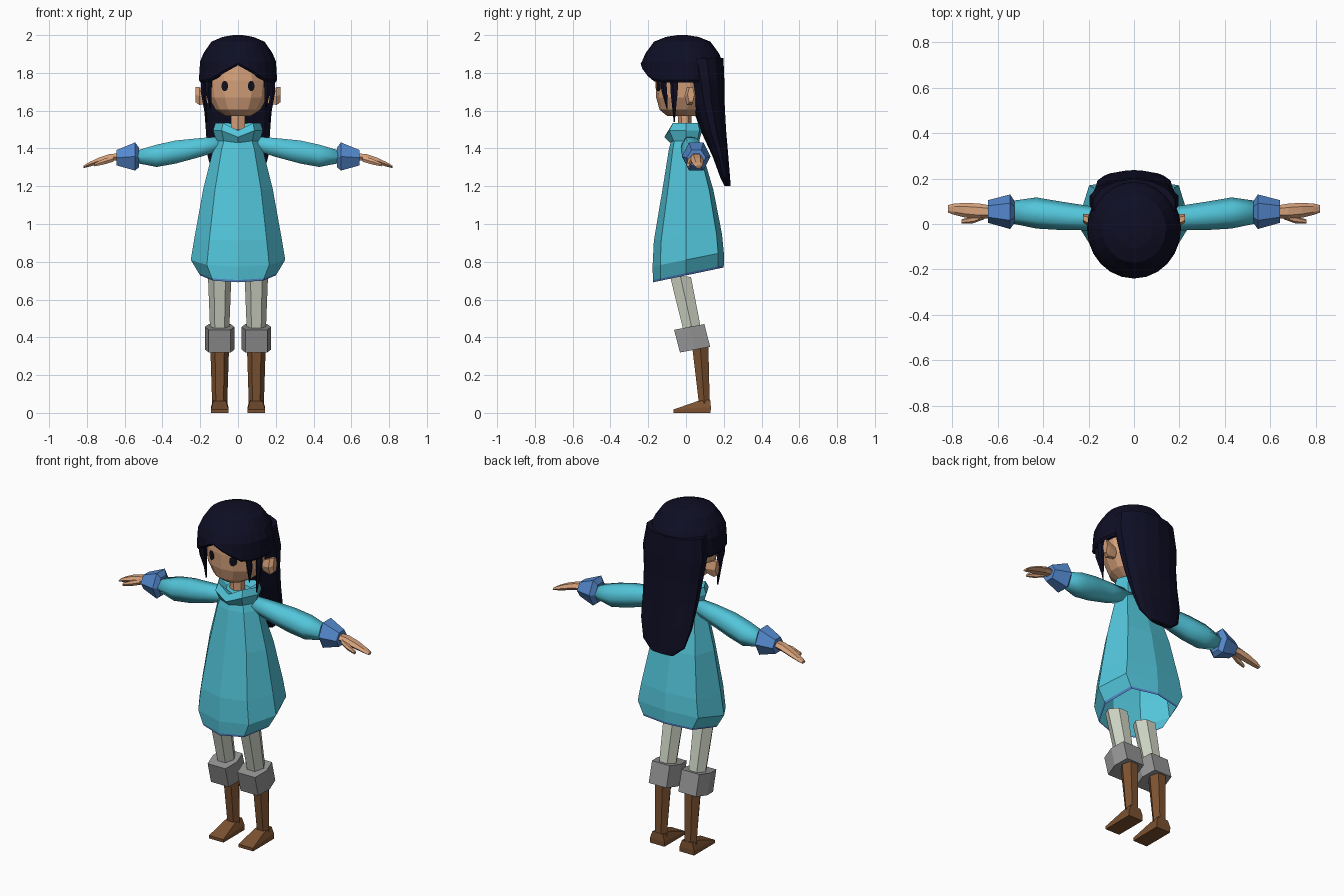
import bpy, bmesh, math
from mathutils import Vector
from mathutils.bvhtree import BVHTree

if "Cube" in bpy.data.objects:
    bpy.data.objects.remove(bpy.data.objects["Cube"])


def material(name, r, g, b):
    m = bpy.data.materials.new(name)
    m.diffuse_color = (r, g, b, 1)
    m.use_nodes = True
    m.node_tree.nodes["Principled BSDF"].inputs["Base Color"].default_value = m.diffuse_color
    return m


HAIR = material("dark navy hair", 0.0045, 0.0045, 0.018)
SKIN = material("skin", 0.68, 0.36, 0.2)
DRESS = material("turquoise cloth", 0.085, 0.56, 0.7)
TRIM = material("blue trim", 0.09, 0.25, 0.62)
LEGGING = material("pale legging", 0.62, 0.66, 0.55)
KNEE = material("grey fur", 0.3, 0.3, 0.3)
BOOT = material("brown leather", 0.2, 0.083, 0.03)
EYE = material("black eye", 0.006, 0.006, 0.012)


def loft(name, rings, mat, cap_start=True, cap_end=True, last_mat=None, smooth=False):
    """Skin a list of equal-length point rings into one mesh."""
    bm = bmesh.new()
    rows = [[bm.verts.new(p) for p in r] for r in rings]
    n = len(rows[0])
    for k, (a, b) in enumerate(zip(rows, rows[1:])):
        for i in range(n):
            f = bm.faces.new((a[i], a[(i + 1) % n], b[(i + 1) % n], b[i]))
            if last_mat and k == len(rows) - 2:
                f.material_index = 1
    if cap_start:
        bm.faces.new(rows[0])
    if cap_end:
        bm.faces.new(rows[-1])
    bmesh.ops.recalc_face_normals(bm, faces=bm.faces)
    for f in bm.faces:
        f.smooth = smooth
    me = bpy.data.meshes.new(name)
    bm.to_mesh(me)
    bm.free()
    me.materials.append(mat)
    if last_mat:
        me.materials.append(last_mat)
    ob = bpy.data.objects.new(name, me)
    bpy.context.collection.objects.link(ob)
    return ob


def oval_z(cx, z, rx, y0, y1, n=12, tilt=0.0, turn=0.0):
    """Horizontal oval spanning y0..y1, tilted along y."""
    cy, ry = (y0 + y1) / 2, (y1 - y0) / 2
    out = []
    for i in range(n):
        a = 2 * math.pi * i / n + turn
        dy = -ry * math.cos(a)
        out.append((cx + rx * math.sin(a), cy + dy, z + tilt * dy))
    return out


def oval_x(s, x, y0, y1, z0, z1, n=6):
    """Oval across the x axis, on side s."""
    return [(s * x, (y0 + y1) / 2 + (y1 - y0) / 2 * math.cos(2 * math.pi * i / n),
             (z0 + z1) / 2 + (z1 - z0) / 2 * math.sin(2 * math.pi * i / n) / math.sin(math.pi / 3 if n == 6 else math.pi / 2))
            for i in range(n)]


def box_z(cx, z0, z1, hx, y0, y1):
    """Rectangle whose front edge is at z0 and back edge at z1."""
    return [(cx - hx, y0, z0), (cx + hx, y0, z0), (cx + hx, y1, z1), (cx - hx, y1, z1)]


def torso(z, w, yf, yb, tilt=0.0, dip=0.0):
    """Eight-sided garment section with soft corners."""
    half = [(0, yf), (0.66 * w, 0.77 * yf), (w, 0.0), (0.79 * w, 0.85 * yb), (0, yb)]
    pts = half + [(-x, y) for x, y in half[3:0:-1]]
    return [(x, y, z + tilt * y - (dip if i == 0 else 0)) for i, (x, y) in enumerate(pts)]


# Dress with a thin hem band
loft("dress", [torso(1.47, 0.10, -0.07, 0.05), torso(1.40, 0.13, -0.09, 0.08),
               torso(1.18, 0.185, -0.125, 0.145), torso(0.93, 0.23, -0.17, 0.19, 0.1),
               torso(0.81, 0.25, -0.177, 0.2, 0.2), torso(0.74, 0.208, -0.175, 0.2, 0.21),
               torso(0.728, 0.2, -0.174, 0.199, 0.21)],
     DRESS, cap_end=False, last_mat=TRIM)

# Folded collar
loft("collar", [torso(1.44, 0.115, -0.085, 0.07, 0, 0.01), torso(1.495, 0.132, -0.115, 0.085, 0, 0.035),
                torso(1.535, 0.12, -0.09, 0.075, 0, 0.04), torso(1.50, 0.07, -0.06, 0.05, 0, 0.01)], DRESS)

# Neck and head
loft("neck", [oval_z(0, 1.46, 0.045, -0.04, 0.03, 6), oval_z(0, 1.61, 0.04, -0.045, 0.03, 6)], SKIN)
head = loft("head", [oval_z(0, z, rx, a, b, 14) for z, rx, a, b in (
    (1.572, 0.07, -0.10, 0.06), (1.605, 0.122, -0.14, 0.10), (1.67, 0.16, -0.158, 0.13),
    (1.76, 0.17, -0.162, 0.14), (1.85, 0.16, -0.155, 0.14), (1.93, 0.10, -0.10, 0.10))], SKIN)

# Eyes: thin oval plates laid on the face
tree = BVHTree.FromPolygons([v.co for v in head.data.vertices], [p.vertices for p in head.data.polygons])
for s, side in ((-1, "right"), (1, "left")):
    outer = []
    for i in range(10):
        a = 2 * math.pi * i / 10
        hit = tree.ray_cast(Vector((s * 0.07 + 0.018 * math.cos(a), -1, 1.73 + 0.028 * math.sin(a))), Vector((0, 1, 0)))[0]
        outer.append(hit)
    loft(side + "_eye", [[p + Vector((0, d, 0)) for p in outer] for d in (-0.007, 0.002)], EYE)

# Hair cap: crown shell with a parted fringe along its lower edge
COLS = 24


def hair_row(scale, z=None, lift=0.0):
    row = []
    for i in range(COLS):
        a = 2 * math.pi * i / COLS
        turn = min(a, 2 * math.pi - a)
        edge = 1.84 - 0.09 * min(1, turn / math.radians(48))
        row.append((0.207 * scale * math.sin(a), -0.02 - 0.22 * scale * math.cos(a),
                    (edge if z is None else z) + lift))
    return row


loft("hair_cap", [hair_row(0.12, 2.0), hair_row(0.4, 1.99), hair_row(0.68, 1.965), hair_row(0.88, 1.905),
                  hair_row(0.97, 1.86), hair_row(1.0, None, 0.012), hair_row(0.96), hair_row(0.7, None, 0.02)],
     HAIR, cap_end=False)

# Long hair falling down the back
loft("back_hair", [oval_z(0, z, w, a, b, 14) for z, w, a, b in (
    (1.88, 0.185, -0.03, 0.198), (1.76, 0.20, 0.0, 0.203), (1.63, 0.185, 0.03, 0.205),
    (1.50, 0.175, 0.075, 0.212), (1.36, 0.165, 0.14, 0.224), (1.25, 0.135, 0.18, 0.233),
    (1.20, 0.075, 0.205, 0.237))], HAIR)

for s, side in ((-1, "right"), (1, "left")):
    # Hair strands framing the face
    for k, (x, y, tx, ty, tz, w) in enumerate(((0.152, -0.125, 0.145, -0.10, 1.61, 0.02),
                                               (0.178, -0.06, 0.165, -0.062, 1.54, 0.026))):
        loft(f"{side}_strand_{k + 1}", [
            oval_z(s * x, 1.80, 0.02, y - w, y + w, 5),
            oval_z(s * (x + 0.004), 1.70, 0.016, (y + ty) / 2 - w * 0.8, (y + ty) / 2 + w * 0.8, 5),
            oval_z(s * tx, tz, 0.003, ty - 0.003, ty + 0.003, 5)], HAIR)

    # Ear
    loft(side + "_ear", [oval_x(s, 0.155, 0.0, 0.04, 1.64, 1.70), oval_x(s, 0.205, -0.008, 0.045, 1.63, 1.725),
                         oval_x(s, 0.225, 0.008, 0.045, 1.645, 1.725)], SKIN)

    # Sleeve, cuff and hand
    loft(side + "_sleeve", [oval_x(s, x, a, b, c, d, 6) for x, a, b, c, d in (
        (0.06, -0.02, 0.06, 1.40, 1.465), (0.20, -0.028, 0.08, 1.355, 1.455), (0.33, -0.026, 0.10, 1.32, 1.442),
        (0.43, -0.02, 0.117, 1.302, 1.42), (0.55, 0.005, 0.10, 1.325, 1.385))], DRESS, smooth=True)
    loft(side + "_cuff", [oval_x(s, x, a, b, c, d, 6) for x, a, b, c, d in (
        (0.525, 0.005, 0.10, 1.30, 1.405), (0.545, -0.022, 0.13, 1.283, 1.432),
        (0.642, 0.005, 0.105, 1.31, 1.392))], TRIM)
    loft(side + "_hand", [oval_x(s, x, a, b, c, d, 6) for x, a, b, c, d in (
        (0.62, 0.025, 0.08, 1.34, 1.375), (0.68, 0.022, 0.09, 1.332, 1.37), (0.74, 0.028, 0.093, 1.316, 1.35),
        (0.79, 0.04, 0.09, 1.303, 1.326), (0.818, 0.05, 0.083, 1.296, 1.308))], SKIN)
    loft(side + "_thumb", [oval_x(s, x, a, b, c, d, 6) for x, a, b, c, d in (
        (0.66, 0.02, 0.05, 1.33, 1.36), (0.71, 0.003, 0.035, 1.315, 1.345),
        (0.76, 0.002, 0.02, 1.305, 1.322))], SKIN)

    # Legging, knee fur and boot
    c = s * 0.097
    loft(side + "_legging", [oval_z(c, 0.725, 0.062, -0.095, 0.035, 6, -0.1, math.pi / 6),
                             oval_z(c, 0.42, 0.05, -0.015, 0.09, 6, 0.15, math.pi / 6)], LEGGING)
    knee = []
    for z, y in ((0.455, 0.017), (0.335, 0.048)):
        knee.append([(c + x, y + d, z + 0.19 * d) for x, d in
                     ((-0.058, -0.08), (0.058, -0.08), (0.078, 0.0), (0.058, 0.08), (-0.058, 0.08), (-0.078, 0.0))])
    loft(side + "_knee_fur", knee, KNEE)
    loft(side + "_boot_shaft", [oval_z(c, 0.36, 0.05, 0.025, 0.125, 6, 0, math.pi / 6),
                                oval_z(c, 0.05, 0.04, 0.064, 0.13, 6, 0, math.pi / 6)], BOOT)
    loft(side + "_boot_foot", [box_z(c, 0, 0, 0.047, -0.065, 0.13), box_z(c, 0.018, 0.03, 0.047, -0.066, 0.132),
                               box_z(c, 0.062, 0.07, 0.034, 0.06, 0.128)], BOOT)
